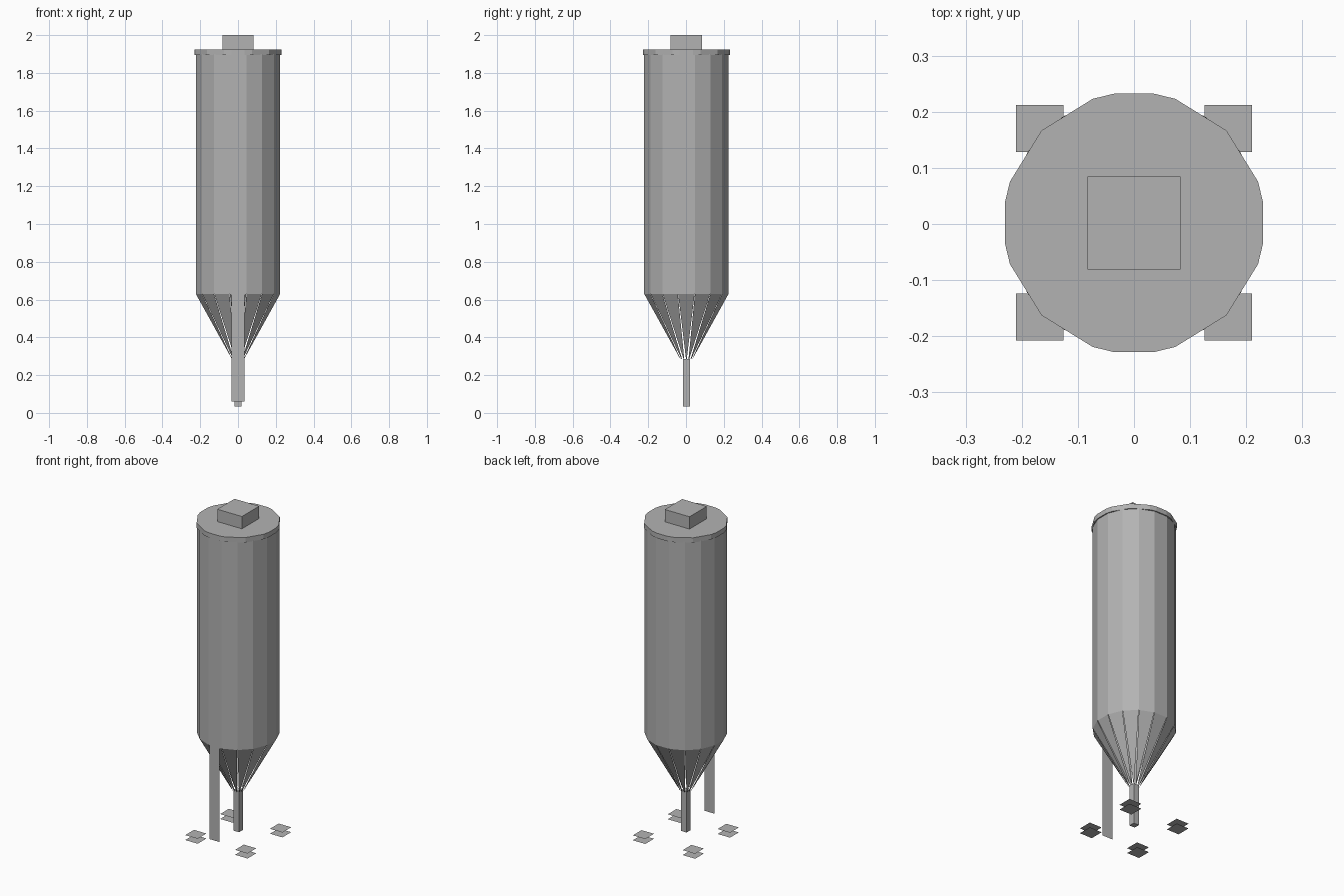
import bpy, bmesh
from math import cos, sin, pi, radians

cube = bpy.data.objects.get("Cube")
if cube:
    bpy.data.objects.remove(cube, do_unlink=True)

metal = bpy.data.materials.new("galvanised grey")
metal.use_nodes = True
grey = (0.45, 0.45, 0.45, 1)
metal.diffuse_color = grey
metal.node_tree.nodes["Principled BSDF"].inputs["Base Color"].default_value = grey

CY = 0.002      # axis of the silo in y
SIDES = 16
R = 0.228


def make(name, bm):
    mesh = bpy.data.meshes.new(name)
    bm.to_mesh(mesh)
    bm.free()
    mesh.materials.append(metal)
    obj = bpy.data.objects.new(name, mesh)
    bpy.context.collection.objects.link(obj)
    return obj


def face(bm, points):
    return bm.faces.new([bm.verts.new(p) for p in points])


def prism(bm, outline, z0, z1):
    base = face(bm, [(x, y, z0) for x, y in outline])
    top = bmesh.ops.extrude_face_region(bm, geom=[base], use_keep_orig=True)
    verts = [g for g in top["geom"] if isinstance(g, bmesh.types.BMVert)]
    bmesh.ops.translate(bm, verts=verts, vec=(0, 0, z1 - z0))
    bmesh.ops.recalc_face_normals(bm, faces=bm.faces)


def rect(cx, cy, hx, hy):
    return [(cx - hx, cy - hy), (cx + hx, cy - hy), (cx + hx, cy + hy), (cx - hx, cy + hy)]


def block(name, half, z0, z1):
    bm = bmesh.new()
    prism(bm, rect(0, CY, half, half), z0, z1)
    make(name, bm)


def ring_point(radius, angle):
    return radius * cos(angle), CY + radius * sin(angle)


# Tank wall: open tube of flat panels
bm = bmesh.new()
corners = [ring_point(R, (i + 0.5) * 2 * pi / SIDES) for i in range(SIDES)]
for i, a in enumerate(corners):
    b = corners[(i + 1) % SIDES]
    face(bm, [(*a, 0.63), (*b, 0.63), (*b, 1.9), (*a, 1.9)])
bmesh.ops.remove_doubles(bm, verts=bm.verts, dist=0.0001)
make("tank_wall", bm)

# Hopper: tapering slats with narrow gaps between them
bm = bmesh.new()
for i in range(SIDES):
    ang = i * 2 * pi / SIDES
    points = []
    for r, half, z in ((0.034, 0.002, 0.285), (R * cos(pi / SIDES), R * sin(pi / SIDES) - 0.001, 0.63)):
        pair = [(r * cos(ang) - s * half * sin(ang), CY + r * sin(ang) + s * half * cos(ang), z) for s in (-1, 1)]
        points += pair if not points else pair[::-1]
    face(bm, points)
make("hopper_slats", bm)

# Lid with an uneven outline
bm = bmesh.new()
outline = [ring_point(0.233, radians(90 * q + a)) for q in range(4) for a in (8.7, 18.4, 45, 71.6, 81.3)]
prism(bm, outline, 1.895, 1.925)
make("lid", bm)

# Filling hatch and outlet pipe
block("top_hatch", 0.083, 1.925, 2.0)
block("outlet_pipe", 0.018, 0.035, 0.285)

# Thin ladder strip at the front
bm = bmesh.new()
y = -0.226
face(bm, [(-0.035, y, 0.06), (0.035, y, 0.06), (0.035, y, 1.9), (-0.035, y, 1.9)])
make("ladder_strip", bm)

# Foot pads: a lower and an upper plate at each corner
for side, sx in (("left", 1), ("right", -1)):
    for end, sy in (("front", -1), ("back", 1)):
        bm = bmesh.new()
        pad = rect(sx * 0.168, CY + sy * 0.168, 0.042, 0.042)
        face(bm, [(x, y, 0) for x, y in pad[::-1]])
        face(bm, [(x, y, 0.03) for x, y in pad])
        make(f"{end}_{side}_foot_pad", bm)
